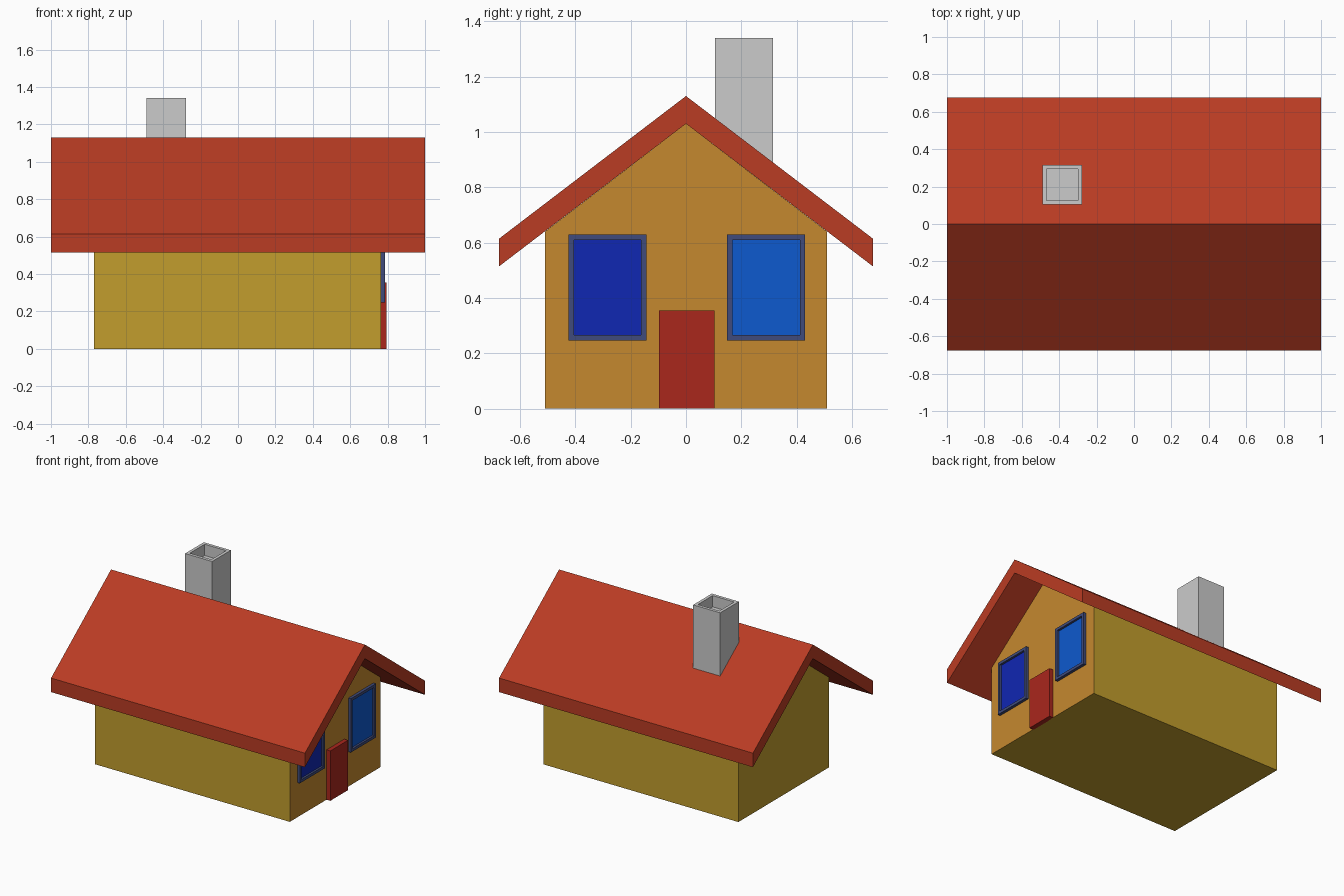
import bpy, bmesh

if "Cube" in bpy.data.objects:
    bpy.data.objects.remove(bpy.data.objects["Cube"])


def material(name, rgb):
    m = bpy.data.materials.new(name)
    m.diffuse_color = (*rgb, 1)
    m.use_nodes = True
    m.node_tree.nodes["Principled BSDF"].inputs["Base Color"].default_value = m.diffuse_color
    return m


yellow = material("wall_yellow", (0.54, 0.34, 0.026))
orange = material("gable_orange", (0.56, 0.25, 0.028))
roof_red = material("roof_red", (0.49, 0.045, 0.017))
door_red = material("door_red", (0.40, 0.02, 0.012))
frame_blue = material("frame_blue", (0.05, 0.07, 0.2))
glass_dark = material("glass_dark", (0.005, 0.02, 0.45))
glass_light = material("glass_light", (0.004, 0.10, 0.62))


def finish(name, bm, mats):
    bmesh.ops.recalc_face_normals(bm, faces=bm.faces)
    me = bpy.data.meshes.new(name)
    bm.to_mesh(me)
    bm.free()
    ob = bpy.data.objects.new(name, me)
    bpy.context.collection.objects.link(ob)
    for m in mats:
        me.materials.append(m)
    return ob


def prism(name, profile, x0, x1, mats=()):
    """Extrude a (y, z) profile along x."""
    bm = bmesh.new()
    face = bm.faces.new([bm.verts.new((x0, y, z)) for y, z in profile])
    new = bmesh.ops.extrude_face_region(bm, geom=[face])["geom"]
    for v in new:
        if isinstance(v, bmesh.types.BMVert):
            v.co.x = x1
    return finish(name, bm, mats)


def rect(y0, y1, z0, z1):
    return [(y0, z0), (y1, z0), (y1, z1), (y0, z1)]


def recessed_box(name, lo, hi, axis, sides, depth, mats=()):
    """Box whose positive face on one axis has a rim and a sunken centre."""
    bm = bmesh.new()
    bmesh.ops.create_cube(bm, size=1)
    for v in bm.verts:
        v.co = [lo[i] if v.co[i] < 0 else hi[i] for i in range(3)]
    bm.normal_update()
    top = max(bm.faces, key=lambda f: f.normal[axis])
    bmesh.ops.inset_region(bm, faces=[top], thickness=sides)
    new = bmesh.ops.extrude_face_region(bm, geom=[top])["geom"]
    for g in new:
        if isinstance(g, bmesh.types.BMVert):
            g.co[axis] -= depth
        elif isinstance(g, bmesh.types.BMFace) and len(mats) > 1:
            g.material_index = 1
    if top.is_valid:
        bm.faces.remove(top)
    return finish(name, bm, mats)


# House body with gable ends; the door end is tinted orange
body = prism("house_body", [(-0.51, 0), (0.51, 0), (0.51, 0.64), (0, 1.03), (-0.51, 0.64)],
             -0.77, 0.765, [yellow, orange])
for p in body.data.polygons:
    if p.normal.x > 0.9:
        p.material_index = 1

# Folded roof slab
prism("roof", [(-0.675, 0.515), (0, 1.03), (0.675, 0.515),
               (0.675, 0.615), (0, 1.13), (-0.675, 0.615)], -1, 1, [roof_red])

# Door
prism("door", rect(-0.097, 0.103, 0, 0.355), 0.76, 0.795, [door_red])

# Windows: frame with sunken pane
for name, y0, y1, glass in (("window_left", -0.425, -0.143, glass_dark),
                            ("window_right", 0.149, 0.431, glass_light)):
    recessed_box(name, (0.755, y0, 0.247), (0.785, y1, 0.63), 0, 0.028, 0.015,
                 [frame_blue, glass])

# Hollow-topped chimney
recessed_box("chimney", (-0.49, 0.105, 0.8), (-0.277, 0.315, 1.34), 2, 0.031, 0.08)
